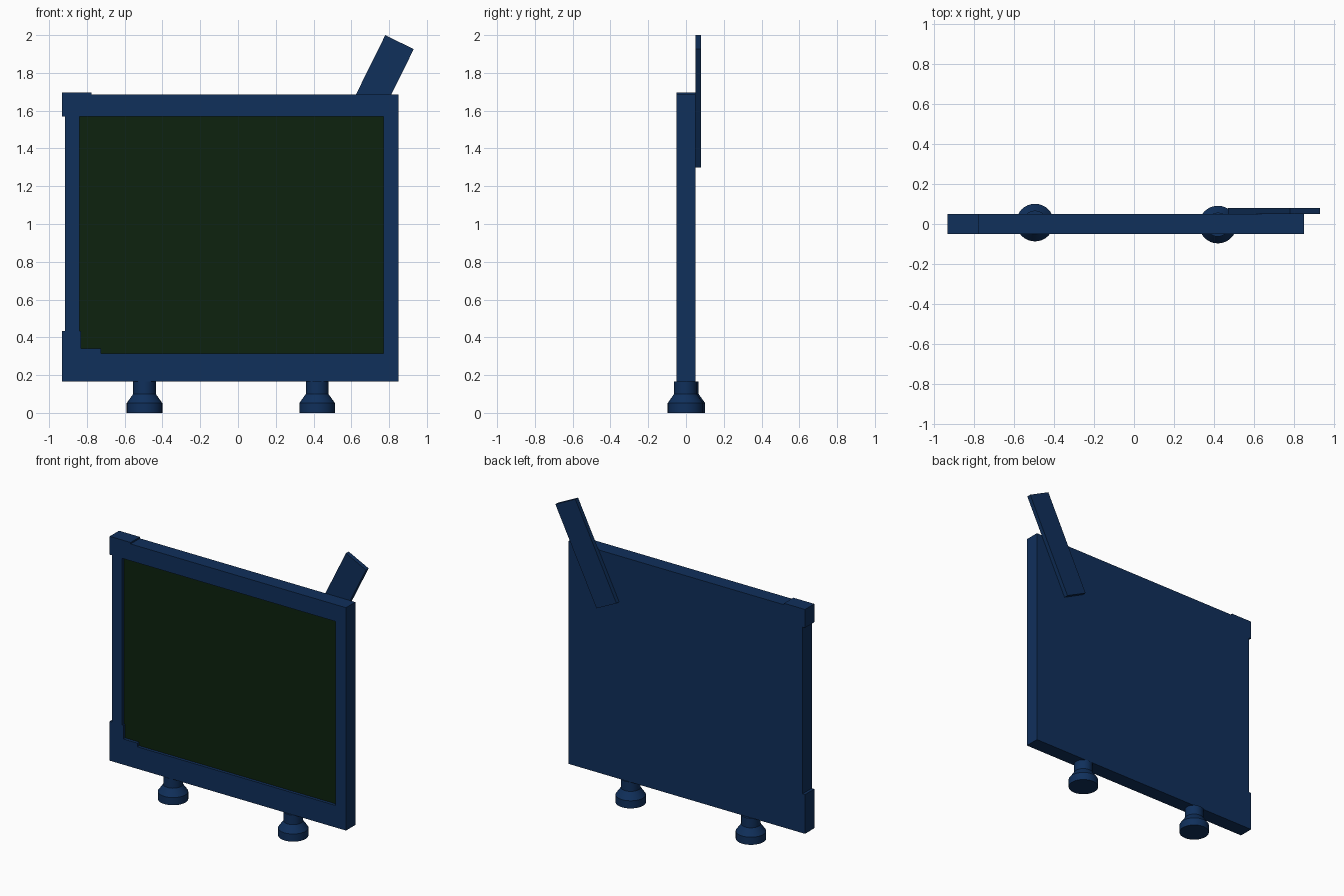
import bpy, bmesh, math
from mathutils import Matrix

cube = bpy.data.objects.get("Cube")
if cube:
    bpy.data.objects.remove(cube, do_unlink=True)


def make_material(name, color):
    mat = bpy.data.materials.new(name)
    mat.use_nodes = True
    mat.diffuse_color = color
    mat.node_tree.nodes["Principled BSDF"].inputs["Base Color"].default_value = color
    return mat


navy = make_material("navy blue", (0.005, 0.029, 0.105, 1))
green = make_material("dark green", (0.004, 0.016, 0.0045, 1))


def add_object(name, bm, mat):
    bmesh.ops.recalc_face_normals(bm, faces=bm.faces)
    mesh = bpy.data.meshes.new(name)
    bm.to_mesh(mesh)
    bm.free()
    mesh.materials.append(mat)
    obj = bpy.data.objects.new(name, mesh)
    bpy.context.collection.objects.link(obj)
    return obj


def box(name, x, y, z, mat=navy):
    bm = bmesh.new()
    size = [b - a for a, b in (x, y, z)]
    centre = [(a + b) / 2 for a, b in (x, y, z)]
    bmesh.ops.create_cube(bm, size=1, matrix=Matrix.Translation(centre) @ Matrix.Diagonal((*size, 1)))
    return add_object(name, bm, mat)


FRONT, BACK = -0.05, 0.05
depth = (FRONT, BACK)
BOTTOM, SILL, LINTEL, TOP = 0.165, 0.315, 1.57, 1.685

# Frame rails, all the full depth of the panel
box("left_rail", (-0.915, -0.84), depth, (0.43, LINTEL))
box("right_rail", (0.77, 0.85), depth, (SILL, LINTEL))
box("top_rail", (-0.775, 0.85), depth, (LINTEL, TOP))
box("bottom_rail", (-0.83, 0.85), depth, (BOTTOM, SILL))

# Thicker corner pieces on one side
box("top_corner", (-0.933, -0.775), depth, (LINTEL, 1.695))
box("bottom_corner", (-0.933, -0.83), depth, (BOTTOM, 0.433))
box("bottom_corner_step", (-0.83, -0.725), (FRONT, -0.03), (SILL, 0.34))

# Backing panel and recessed screen
box("back_panel", (-0.84, 0.77), (-0.025, BACK), (SILL, LINTEL))
box("screen", (-0.84, 0.77), (-0.03, -0.025), (SILL, LINTEL), green)

# Slanted flat bar behind the upper corner
bar = box("slanted_bar", (-0.084, 0.084), (-0.0145, 0.0145), (-0.35, 0.35))
bar.rotation_euler.y = math.radians(26.3)
bar.location = (0.70, 0.0645, 1.649)


# Round feet turned from a stepped profile
def foot(name, x, y):
    profile = [(0, 0), (0.094, 0), (0.094, 0.052), (0.06, 0.1), (0.06, BOTTOM), (0, BOTTOM)]
    bm = bmesh.new()
    verts = [bm.verts.new((r, 0, z)) for r, z in profile]
    edges = [bm.edges.new(pair) for pair in zip(verts, verts[1:])]
    bmesh.ops.spin(bm, geom=verts + edges, axis=(0, 0, 1), cent=(0, 0, 0),
                   angle=math.tau, steps=32, use_merge=True)
    bmesh.ops.remove_doubles(bm, verts=bm.verts, dist=0.0001)
    obj = add_object(name, bm, navy)
    obj.location = (x, y, 0)
    bpy.ops.object.select_all(action="DESELECT")
    obj.select_set(True)
    bpy.context.view_layer.objects.active = obj
    bpy.ops.object.shade_smooth_by_angle(angle=math.radians(30))


foot("right_foot", -0.495, 0.007)
foot("left_foot", 0.419, -0.003)
